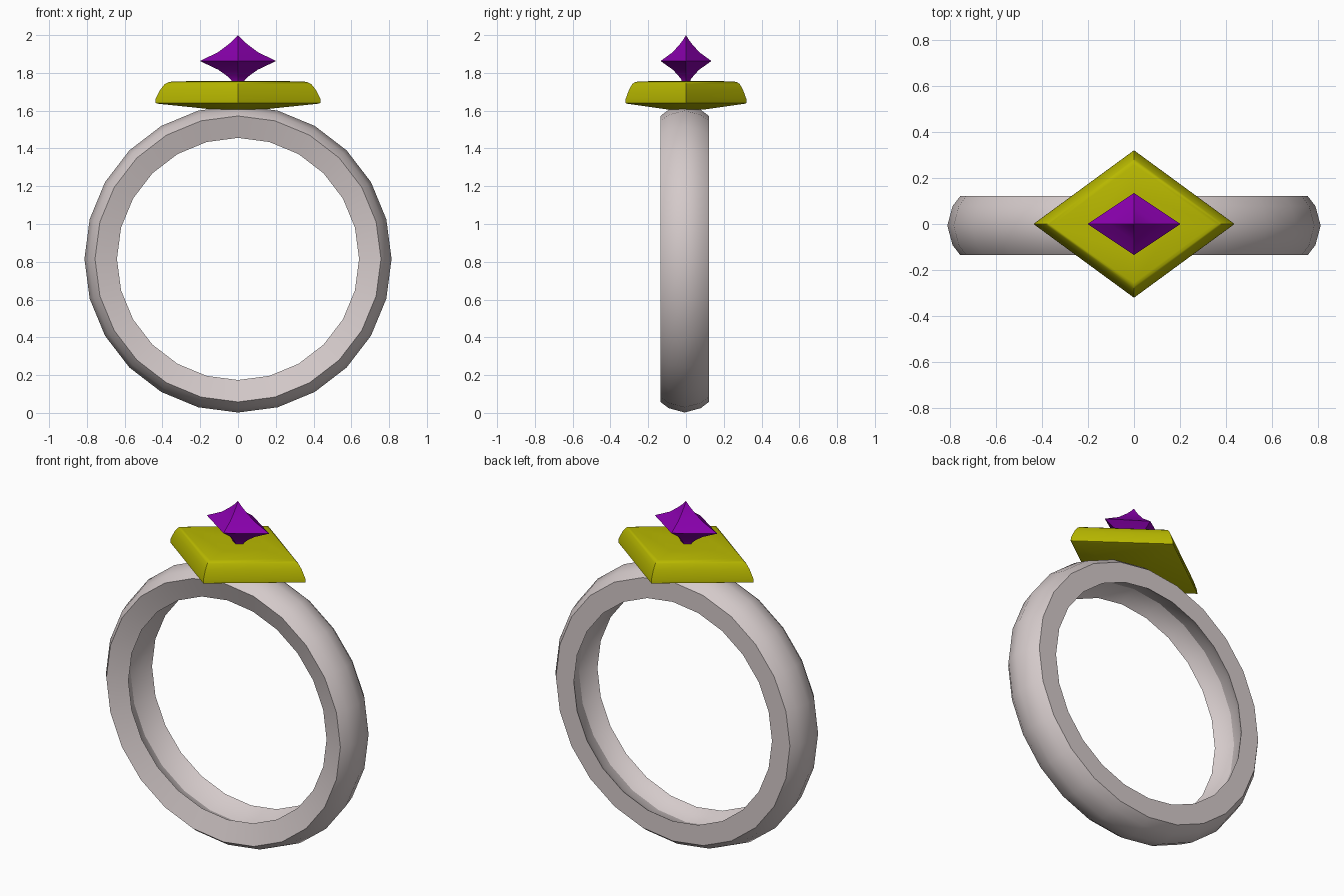
import bpy, math

if "Cube" in bpy.data.objects:
    bpy.data.objects.remove(bpy.data.objects["Cube"])


def material(name, rgb):
    m = bpy.data.materials.new(name)
    m.diffuse_color = (*rgb, 1)
    m.use_nodes = True
    m.node_tree.nodes["Principled BSDF"].inputs["Base Color"].default_value = m.diffuse_color
    return m


def finish(name, verts, faces, mat):
    me = bpy.data.meshes.new(name)
    me.from_pydata(verts, [], faces)
    me.materials.append(mat)
    ob = bpy.data.objects.new(name, me)
    bpy.context.collection.objects.link(ob)
    bpy.ops.object.select_all(action='DESELECT')
    ob.select_set(True)
    bpy.context.view_layer.objects.active = ob
    bpy.ops.object.mode_set(mode='EDIT')
    bpy.ops.mesh.select_all(action='SELECT')
    bpy.ops.mesh.remove_doubles(threshold=0.0001)
    bpy.ops.mesh.normals_make_consistent(inside=False)
    bpy.ops.object.mode_set(mode='OBJECT')
    bpy.ops.object.shade_smooth_by_angle(angle=math.radians(32))
    return ob


def band(name, section, sides, zc, mat):
    """Sweep a closed (y, radius) section around the y axis."""
    n = len(section)
    verts = [(r * math.cos(2 * math.pi * i / sides), y,
              zc + r * math.sin(2 * math.pi * i / sides))
             for i in range(sides) for y, r in section]
    faces = [(i * n + j, i * n + (j + 1) % n,
              (i + 1) % sides * n + (j + 1) % n, (i + 1) % sides * n + j)
             for i in range(sides) for j in range(n)]
    return finish(name, verts, faces, mat)


def rhombus_stack(name, profile, ratio, mat):
    """Stack four-sided rhombus rings from (half width, z) pairs."""
    verts, faces = [], []
    for w, z in profile:
        verts += [(w, 0, z), (0, w * ratio, z), (-w, 0, z), (0, -w * ratio, z)]
    for k in range(len(profile) - 1):
        for j in range(4):
            a, b = 4 * k + j, 4 * k + (j + 1) % 4
            faces.append((a, b, b + 4, a + 4))
    faces.append((3, 2, 1, 0))
    if profile[-1][0] > 0.001:
        t = 4 * (len(profile) - 1)
        faces.append((t, t + 1, t + 2, t + 3))
    return finish(name, verts, faces, mat)


silver = material("silver", (0.66, 0.59, 0.59))
gold = material("gold", (0.48, 0.48, 0.0))
purple = material("purple", (0.24, 0.0, 0.40))

# finger band: domed outside, hollowed inside, front face dished to the hole
band("ring_band",
     [(-0.097, 0.641), (-0.135, 0.757), (-0.092, 0.79), (-0.007, 0.813),
      (0.078, 0.79), (0.121, 0.757), (0.121, 0.641),
      (0.065, 0.676), (-0.002, 0.694), (-0.06, 0.676)], 24, 0.815, silver)

# rhombus setting with rounded shoulder
rhombus_stack("setting",
              [(0.12, 1.605), (0.425, 1.637), (0.438, 1.641), (0.437, 1.66),
               (0.412, 1.71), (0.388, 1.741), (0.37, 1.75), (0.35, 1.754),
               (0.18, 1.758)], 0.733, gold)

# gemstone with concave facets
rhombus_stack("gemstone",
              [(0.034, 1.755), (0.036, 1.764), (0.062, 1.787), (0.105, 1.817),
               (0.202, 1.863), (0.106, 1.909), (0.05, 1.951), (0.02, 1.978),
               (0, 2.0)], 0.667, purple)
